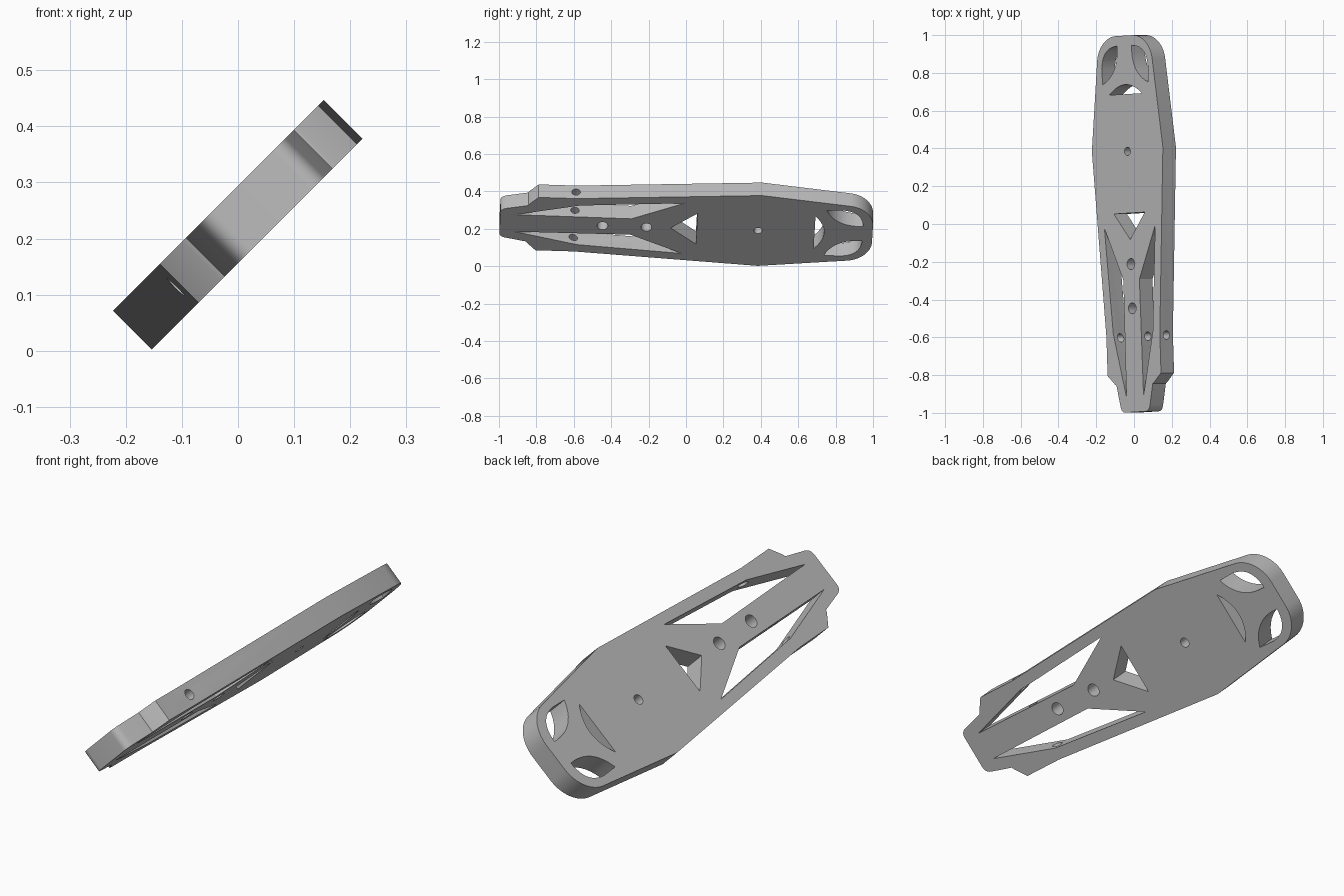
import bpy, bmesh
from math import sin, cos, pi, radians
from mathutils import Matrix

cube = bpy.data.objects.get("Cube")
if cube:
    bpy.data.objects.remove(cube)

THICK = 0.098


def arc(cx, cy, rx, ry, a0, a1, n=12):
    """Points along an elliptical arc, angles in degrees."""
    steps = [radians(a0 + (a1 - a0) * i / n) for i in range(n + 1)]
    return [(cx + rx * cos(a), cy + ry * sin(a)) for a in steps]


def bezier(p, q, r, n=10):
    """Points along a quadratic curve from p to r, pulled towards q."""
    ts = [i / n for i in range(n + 1)]
    return [tuple((1 - t) ** 2 * p[k] + 2 * t * (1 - t) * q[k] + t * t * r[k]
                  for k in (0, 1)) for t in ts]


def mirror(points):
    return [(-x, y) for x, y in reversed(points)]


# Outer edge of one half, from the tail to the rounded nose
tail_corner = bezier((0.075, -0.996), (0.102, -0.996), (0.11, -0.965), 8)
half = tail_corner + [(0.136, -0.85), (0.146, -0.845), (0.2, -0.797),
                      (0.2, -0.59), (0.266, 0.395)]
half += arc(0.06, 0.852, 0.147, 0.146, 5, 90, 18)
outline = half + mirror(half)

# Long tapered slot and curved nose opening, each used on both sides
slot = [(0.064, -0.915), (0.148, -0.575), (0.19, -0.015), (0.06, -0.295)]
leaf = [(0.17, 0.745), (0.173, 0.83)]
leaf += bezier((0.17, 0.85), (0.155, 0.94), (0.055, 0.945))
leaf += bezier((0.055, 0.935), (0.05, 0.80), (0.165, 0.747))[:-1]

# Openings on the centre line
triangle = [(0, -0.082), (0.116, 0.058), (-0.116, 0.058)]
arch = bezier((0.122, 0.688), (0, 0.79), (-0.122, 0.688), 16)
holes = [arc(0, y, r, r, 0, 345, 23)
         for y, r in ((0.385, 0.022), (-0.212, 0.029), (-0.447, 0.029))]

# Fill the profile and give it thickness
curve = bpy.data.curves.new("plate_profile", "CURVE")
curve.dimensions = "2D"
curve.fill_mode = "BOTH"
curve.extrude = THICK / 2
for loop in [outline, slot, mirror(slot), leaf, mirror(leaf), triangle, arch] + holes:
    spline = curve.splines.new("POLY")
    spline.points.add(len(loop) - 1)
    for point, (x, y) in zip(spline.points, loop):
        point.co = (x, y, 0, 1)
    spline.use_cyclic_u = True
profile = bpy.data.objects.new("plate_profile", curve)
bpy.context.collection.objects.link(profile)
bpy.context.view_layer.update()
solid = profile.evaluated_get(bpy.context.evaluated_depsgraph_get())
mesh = bpy.data.meshes.new_from_object(solid)
bpy.data.objects.remove(profile)

# Weld the caps to the walls
bm = bmesh.new()
bm.from_mesh(mesh)
bmesh.ops.remove_doubles(bm, verts=bm.verts, dist=0.0001)
bmesh.ops.recalc_face_normals(bm, faces=bm.faces)
bm.to_mesh(mesh)
bm.free()
plate = bpy.data.objects.new("plate", mesh)
bpy.context.collection.objects.link(plate)

# Cross hole drilled through the edges, rails and spine
bpy.ops.mesh.primitive_cylinder_add(vertices=24, radius=0.023, depth=0.8,
                                    location=(0, -0.597, 0), rotation=(0, pi / 2, 0))
drill = bpy.context.object
drill.name = "cross_hole_cutter"
drill.hide_render = True
cut = plate.modifiers.new("cross_hole", "BOOLEAN")
cut.operation = "DIFFERENCE"
cut.solver = "EXACT"
cut.object = drill
bpy.ops.object.select_all(action="DESELECT")
plate.select_set(True)
bpy.context.view_layer.objects.active = plate
bpy.ops.object.modifier_apply(modifier=cut.name)
bpy.data.objects.remove(drill)

# Single grey finish
grey = bpy.data.materials.new("grey")
grey.use_nodes = True
colour = (0.5, 0.5, 0.5, 1)
grey.diffuse_color = colour
grey.node_tree.nodes["Principled BSDF"].inputs["Base Color"].default_value = colour
plate.data.materials.clear()
plate.data.materials.append(grey)
bpy.ops.object.shade_smooth_by_angle(angle=radians(25))

# Lean the plate on its long edge
plate.matrix_world = (Matrix.Translation((0.0117, 0, 0.237))
                      @ Matrix.Rotation(radians(-45), 4, "Y")
                      @ Matrix.Rotation(radians(2.5), 4, "Z"))
